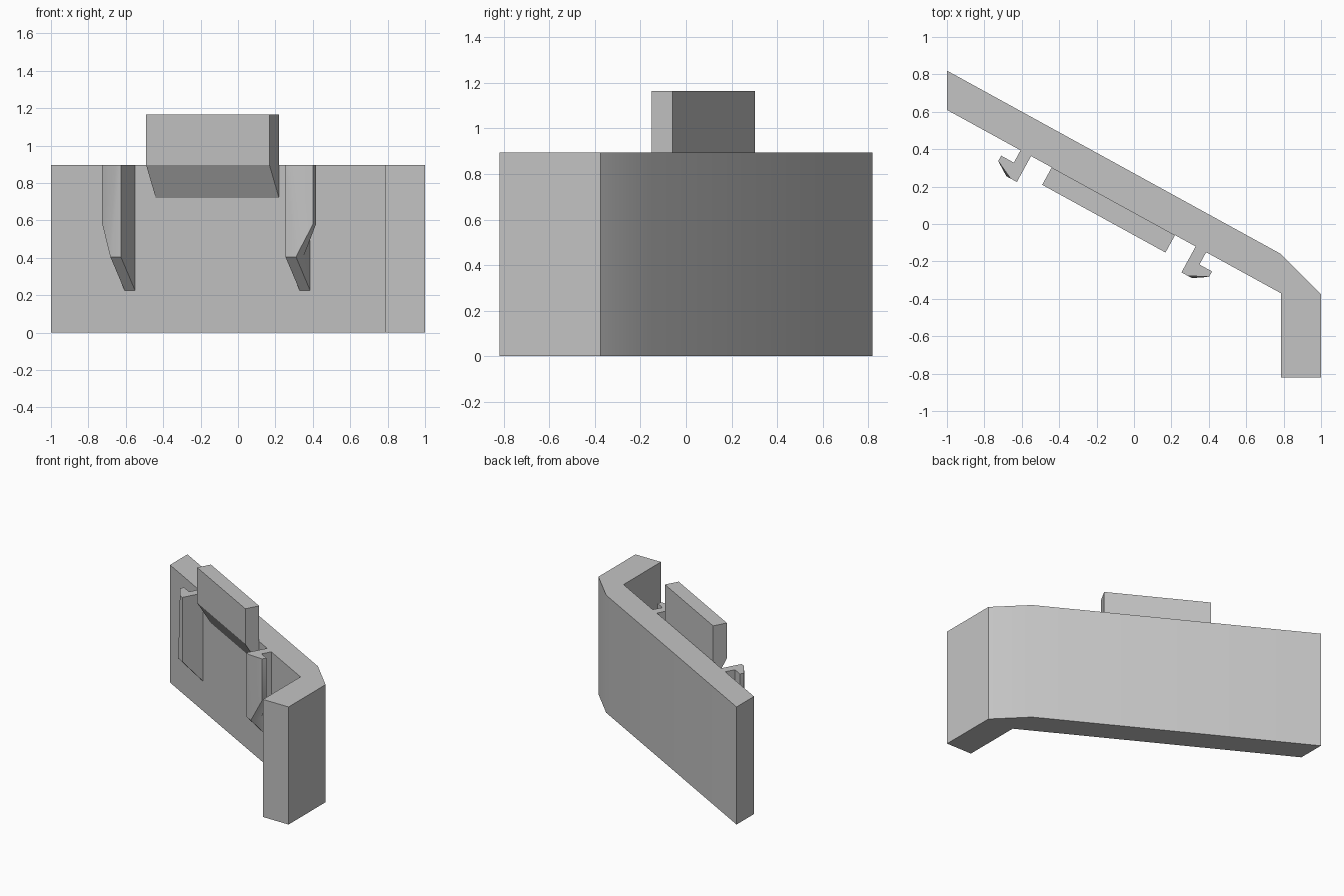
import bpy, bmesh, math
from mathutils import Vector

if "Cube" in bpy.data.objects:
    bpy.data.objects.remove(bpy.data.objects["Cube"], do_unlink=True)

GREY = (0.55, 0.55, 0.55, 1)
grey = bpy.data.materials.new("plain grey")
grey.use_nodes = True
grey.diffuse_color = GREY
grey.node_tree.nodes["Principled BSDF"].inputs["Base Color"].default_value = GREY

WALL_TOP = 0.895

# Slanted wall frame: along the inner face, and out from it
start, corner = Vector((-1, 0.61, 0)), Vector((0.785, -0.37, 0))
along = (corner - start).normalized()
out = Vector((along.y, -along.x, 0))
centre = start + along * 1.015


def on_wall(s, d, z):
    """Point at s along the wall from the clip centre, d out from it."""
    return centre + along * s + out * d + Vector((0, 0, z))


def build(name, bottom, top, caps=None):
    """Solid between two matching rings; caps lists the bottom faces."""
    n = len(top)
    bm = bmesh.new()
    low = [bm.verts.new(p) for p in bottom]
    high = [bm.verts.new(p) for p in top]
    bm.faces.new(high)
    for cap in caps or [range(n)]:
        bm.faces.new([low[i] for i in cap])
    for i in range(n):
        j = (i + 1) % n
        bm.faces.new((low[i], low[j], high[j], high[i]))
    bmesh.ops.recalc_face_normals(bm, faces=bm.faces)
    mesh = bpy.data.meshes.new(name)
    bm.to_mesh(mesh)
    bm.free()
    mesh.materials.append(grey)
    obj = bpy.data.objects.new(name, mesh)
    bpy.context.collection.objects.link(obj)
    bpy.ops.object.select_all(action='DESELECT')
    obj.select_set(True)
    bpy.context.view_layer.objects.active = obj
    bpy.ops.object.shade_smooth_by_angle(angle=math.radians(30))
    return obj


# Bent wall with a chamfered outer corner
outline = [(-1, 0.82), (-1, 0.61), corner.xy, (0.785, -0.82),
           (1, -0.82), (1, -0.375), (0.785, -0.16)]
build("bent_wall", [(x, y, 0) for x, y in outline],
      [(x, y, WALL_TOP) for x, y in outline])

# Raised tongue with a sloped underside
tongue = [(-0.376, 0, 0.72), (0.376, 0, 0.72),
          (0.376, 0.106, WALL_TOP), (-0.376, 0.106, WALL_TOP)]
build("raised_tongue", [on_wall(*p) for p in tongue],
      [on_wall(s, d, 1.165) for s, d, z in tongue])

# Mirrored clips: a stem with an outward lip, tapered underneath
clip = [(0.502, 0, 0.225), (0.566, 0, 0.225), (0.566, 0.075, 0.405),
        (0.643, 0.075, 0.58), (0.643, 0.108, 0.58),
        (0.566, 0.158, 0.405), (0.502, 0.158, 0.405)]
for name, side in (("right_clip", -1), ("left_clip", 1)):
    top = [(s, d) for s, d, z in clip]
    top[5] = (0.54, 0.158)
    build(name, [on_wall(side * s, d, z) for s, d, z in clip],
          [on_wall(side * s, d, WALL_TOP) for s, d in top],
          caps=[(0, 1, 5, 6), (1, 2, 5), (2, 3, 4, 5)])
